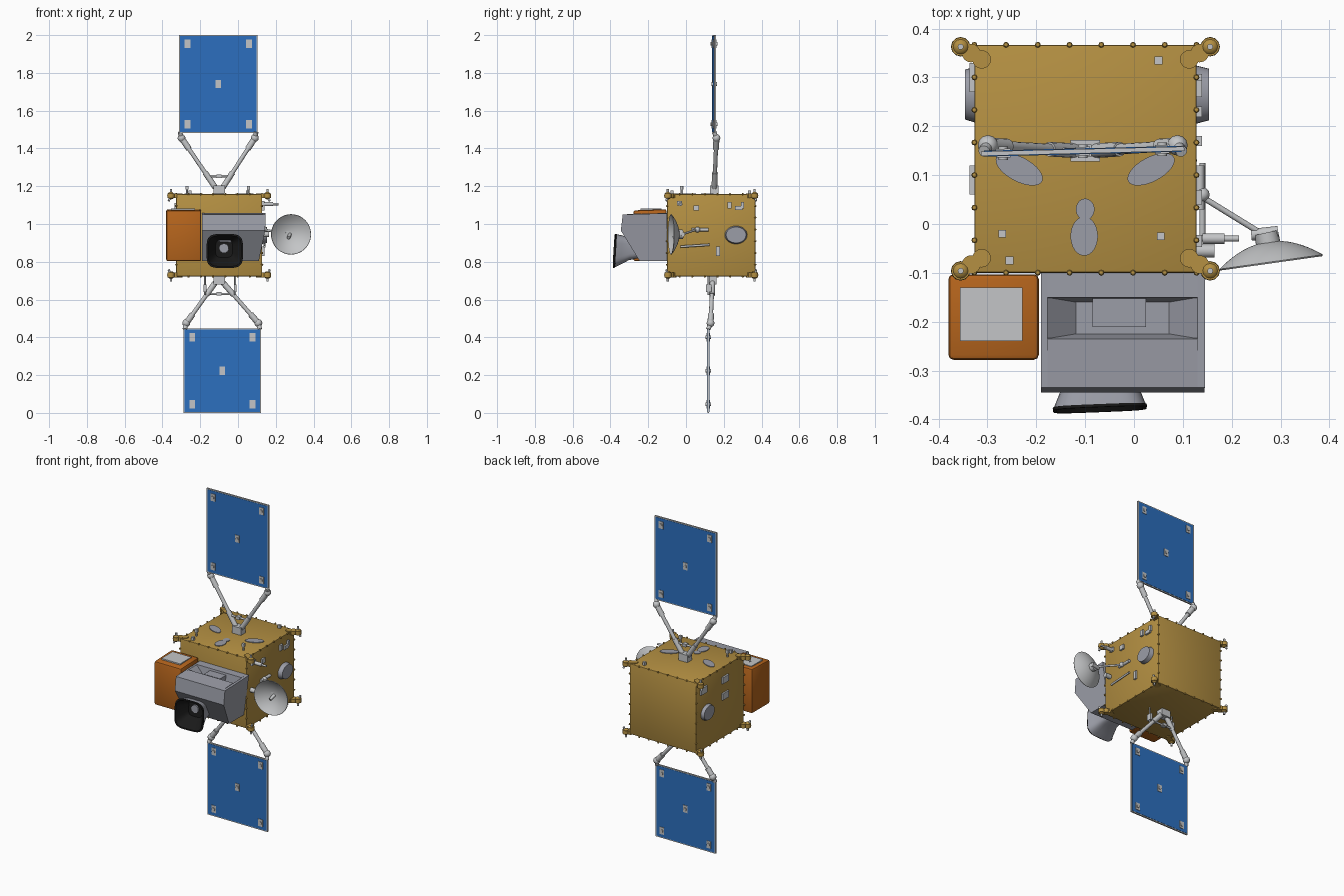
import bpy, bmesh, math
from mathutils import Vector, Matrix

if "Cube" in bpy.data.objects:
    bpy.data.objects.remove(bpy.data.objects["Cube"])

def material(name, rgb):
    m = bpy.data.materials.new(name)
    m.diffuse_color = (*rgb, 1)
    m.use_nodes = True
    m.node_tree.nodes["Principled BSDF"].inputs["Base Color"].default_value = m.diffuse_color
    return m

GOLD = material("gold foil", (0.46, 0.28, 0.055))
BLUE = material("solar blue", (0.025, 0.16, 0.52))
ORANGE = material("copper orange", (0.47, 0.13, 0.012))
GREY = material("instrument grey", (0.33, 0.34, 0.39))
LIGHT = material("light grey", (0.55, 0.56, 0.57))
BLACK = material("baffle black", (0.01, 0.01, 0.01))

def finish(name, bm, *mats):
    """Turn a bmesh into an object, smooth except at sharp edges."""
    bmesh.ops.recalc_face_normals(bm, faces=bm.faces)
    for f in bm.faces:
        f.smooth = True
    for e in bm.edges:
        e.smooth = len(e.link_faces) == 2 and e.calc_face_angle(0) < math.radians(32)
    me = bpy.data.meshes.new(name)
    bm.to_mesh(me)
    bm.free()
    for m in mats:
        me.materials.append(m)
    ob = bpy.data.objects.new(name, me)
    bpy.context.collection.objects.link(ob)
    return ob

def box(bm, lo, hi, rot=0.0):
    lo, hi = Vector(lo), Vector(hi)
    mat = (Matrix.Translation((lo + hi) / 2) @ Matrix.Rotation(rot, 4, 'Z')
           @ Matrix.Diagonal((*(hi - lo), 1)))
    return bmesh.ops.create_cube(bm, size=1, matrix=mat)['verts']

def cbox(bm, c, s, rot=0.0):
    c, s = Vector(c), Vector(s) / 2
    return box(bm, c - s, c + s, rot)

def rod(bm, p, q, r, r2=None, seg=12):
    p, q = Vector(p), Vector(q)
    d = q - p
    mat = Matrix.Translation((p + q) / 2) @ d.to_track_quat('Z', 'Y').to_matrix().to_4x4()
    bmesh.ops.create_cone(bm, cap_ends=True, segments=seg, radius1=r,
                          radius2=r if r2 is None else r2, depth=d.length, matrix=mat)

def ball(bm, c, r, seg=12):
    bmesh.ops.create_uvsphere(bm, u_segments=seg, v_segments=seg // 2, radius=r,
                              matrix=Matrix.Translation(c))

def bevel(bm, w, seg=2):
    bmesh.ops.bevel(bm, geom=bm.edges[:], offset=w, segments=seg, affect='EDGES', profile=0.5)

def loft(bm, rings, mat=0, cap=True):
    rv = [[bm.verts.new(p) for p in ring] for ring in rings]
    n = len(rv[0])
    for a, b in zip(rv, rv[1:]):
        for i in range(n):
            bm.faces.new((a[i], a[(i + 1) % n], b[(i + 1) % n], b[i])).material_index = mat
    if cap:
        bm.faces.new(rv[-1]).material_index = mat
    return rv

# main body
X0, X1, Y0, Y1, Z0, Z1 = -0.327, 0.128, -0.1, 0.367, 0.722, 1.158
bm = bmesh.new()
box(bm, (X0, Y0, Z0), (X1, Y1, Z1))
bevel(bm, 0.005)
finish("main_body", bm, GOLD)

# foil rivets along the body edges
bm = bmesh.new()
for k in range(1, 7):
    x, y, z = (a + (b - a) * k / 7 for a, b in ((X0, X1), (Y0, Y1), (Z0, Z1)))
    for u in (0, 1):
        for v in (0, 1):
            cx, cy, cz = (X0, X1)[u], (Y0, Y1)[v], (Z0, Z1)[v]
            for p in ((x, (Y0, Y1)[u], cz), (cx, y, cz), (cx, cy, z)):
                ball(bm, p, 0.006, 8)
finish("foil_rivets", bm, GOLD)

# corner ears with small thruster pins
ears, pins = bmesh.new(), bmesh.new()
for sx, x in ((-1, X0), (1, X1)):
    for sy, y in ((-1, Y0), (1, Y1)):
        for sz, z in ((-1, Z0), (1, Z1)):
            zc = z - sz * 0.008
            a = Vector((x - sx * 0.015, y - sy * 0.03, zc))
            b = Vector((x + sx * 0.028, y - sy * 0.004, zc))
            for t in (0, 0.5, 1):
                p = a.lerp(b, t)
                rod(ears, p - Vector((0, 0, 0.012)), p + Vector((0, 0, 0.012)), 0.019, seg=16)
            ball(ears, b, 0.02)
            rod(pins, b, b + Vector((0, 0, sz * 0.034)), 0.006)
            rod(pins, b, b + Vector((sx * 0.012, sy * 0.008, -sz * 0.028)), 0.006)
finish("corner_ears", ears, GOLD)

# pins and small sensor boxes
for x, y in ((-0.27, -0.02), (0.055, -0.025)):
    rod(pins, (x, y, Z1), (x, y, 1.2), 0.005)
    cbox(pins, (x, y, 1.192), (0.015, 0.015, 0.02))
for x, y in ((-0.255, -0.075), (0.05, 0.335)):
    cbox(pins, (x, y, Z1 + 0.008), (0.016, 0.016, 0.024))
for y, z, sy, sz in ((0.055, 1.085, 0.03, 0.028), (-0.035, 1.11, 0.025, 0.025), (0.23, 1.1, 0.022, 0.035),
                     (0.28, 1.085, 0.04, 0.022), (0.3, 1.1, 0.015, 0.035), (0.17, 0.855, 0.02, 0.05)):
    cbox(pins, (X1 + 0.003, y, z), (0.016, sy, sz))
for y, z in ((0.09, 1.08), (0.09, 0.98), (0.3, 1.09)):
    cbox(pins, (X0 - 0.003, y, z), (0.014, 0.06, 0.04))
rod(pins, (X1, -0.03, 1.105), (0.215, -0.03, 1.105), 0.006)
rod(pins, (0.14, -0.03, 1.105), (0.185, -0.03, 1.105), 0.011)
rod(pins, (0.14, -0.03, 0.88), (0.14, 0.125, 0.89), 0.006)
finish("sensors_and_pins", pins, LIGHT)

# oval covers on the top and both sides
bm = bmesh.new()
def oval(center, axis, ru, rv, depth, turn=0, taper=0.85):
    base = {'Z': Matrix.Identity(4), 'X': Matrix.Rotation(math.pi / 2, 4, 'Y'),
            '-X': Matrix.Rotation(-math.pi / 2, 4, 'Y')}[axis]
    mat = Matrix.Translation(center) @ base @ Matrix.Rotation(turn, 4, 'Z') @ Matrix.Diagonal((ru, rv, 1, 1))
    bmesh.ops.create_cone(bm, cap_ends=True, segments=32, radius1=1, radius2=taper, depth=depth, matrix=mat)
oval((-0.235, 0.112, Z1), 'Z', 0.053, 0.025, 0.008, math.radians(-28), 1)
oval((0.035, 0.112, Z1), 'Z', 0.053, 0.025, 0.008, math.radians(28), 1)
oval((-0.102, -0.025, Z1), 'Z', 0.028, 0.04, 0.008, 0, 1)
oval((-0.1, 0.03, Z1), 'Z', 0.019, 0.022, 0.007, 0, 1)
oval((X1 + 0.008, 0.265, 0.942), 'X', 0.05, 0.062, 0.036)
oval((X0 - 0.004, 0.265, 0.942), '-X', 0.05, 0.06, 0.03)
finish("oval_covers", bm, GREY)

# copper box with a plate on top
bm = bmesh.new()
for v in box(bm, (-0.38, -0.278, 0.803), (-0.195, -0.103, 1.078)):
    if v.co.z > 1 and v.co.y < -0.2:
        v.co.z -= 0.006
bevel(bm, 0.01)
finish("copper_box", bm, ORANGE)
bm = bmesh.new()
box(bm, (-0.356, -0.24, 1.068), (-0.228, -0.13, 1.081))
finish("copper_box_plate", bm, LIGHT)

# instrument housing: side profile with a trough between two cheeks
bottom = [(-0.1, 0.803), (-0.245, 0.803), (-0.345, 0.965), (-0.335, 1.05)]
trough = [(-0.235, 1.057), (-0.225, 1.0), (-0.16, 1.0), (-0.15, 1.057)]
bm = bmesh.new()
for xa, xb, prof in ((-0.19, -0.177, bottom), (-0.177, 0.13, bottom + trough), (0.13, 0.145, bottom)):
    prof = prof + [(-0.1, 1.057)]
    for side in loft(bm, [[(x, y, z) for y, z in prof] for x in (xa, xb)], cap=False):
        bm.faces.new(side)
cbox(bm, (-0.03, -0.18, 1.015), (0.11, 0.062, 0.06))
for x, s in ((-0.177, 1), (0.13, -1)):      # sloped inner ends of the trough
    tri = [(x, 1.055), (x, 0.998), (x + s * 0.06, 0.998)]
    for side in loft(bm, [[(u, y, w) for u, w in tri] for y in (-0.233, -0.152)], cap=False):
        bm.faces.new(side)
for v in bm.verts:                          # narrow the lower right
    if v.co.x > 0.1 and v.co.z < 0.97:
        v.co.x -= 0.035 * (0.97 - v.co.z) / 0.167
finish("instrument_housing", bm, GREY)

# flared camera baffle, grey outside and black inside
def squircle(cx, y, cz, hx, hz, n=32):
    pts = []
    for i in range(n):
        c, s = math.cos(2 * math.pi * i / n), math.sin(2 * math.pi * i / n)
        dx, dz = (math.copysign(abs(t) ** 0.5, t) for t in (c, s))
        pts.append((cx + hx * dx, y + 0.04 * hx * dx + 0.06 * hz * dz, cz + hz * dz))
    return pts
bm = bmesh.new()
loft(bm, [squircle(-0.07, -0.377, 0.857, 0.096, 0.09), squircle(-0.07, -0.345, 0.862, 0.083, 0.078),
          squircle(-0.07, -0.3, 0.868, 0.065, 0.06), squircle(-0.07, -0.2, 0.88, 0.055, 0.05)])
finish("baffle_shell", bm, GREY)
bm = bmesh.new()
loft(bm, [squircle(-0.07, -0.374, 0.857, 0.0965, 0.0905), squircle(-0.07, -0.38, 0.857, 0.096, 0.09),
          squircle(-0.07, -0.38, 0.857, 0.088, 0.082), squircle(-0.072, -0.35, 0.862, 0.07, 0.066),
          squircle(-0.074, -0.31, 0.868, 0.045, 0.045)])
# the shell cap at the rear sits behind the black liner
finish("baffle_liner", bm, BLACK)
bm = bmesh.new()
rod(bm, (-0.074, -0.3, 0.872), (-0.074, -0.317, 0.872), 0.024, seg=24)
finish("camera_lens", bm, GREY)

# dish antenna
tilt = Matrix.Translation((0.275, -0.036, 0.945)) @ Matrix.Rotation(math.radians(8), 4, 'Z') @ Matrix.Rotation(math.pi / 2, 4, 'X')
R = 0.107
outer = [(R * k / 8, 0.042 * (k / 8) ** 2) for k in range(1, 9)]
inner = [(r * 0.985, h + 0.003) for r, h in reversed(outer)]
bm = bmesh.new()
rings = [[tilt @ Vector((r * math.cos(a), r * math.sin(a), h))
          for a in (2 * math.pi * i / 48 for i in range(48))] for r, h in outer + inner]
bm.faces.new(loft(bm, rings)[0])
rod(bm, tilt @ Vector((0, 0, 0)), tilt @ Vector((-0.012, -0.018, 0.03)), 0.009)
finish("dish", bm, LIGHT)

# dish arm
bm = bmesh.new()
rod(bm, (0.14, 0.055, 0.97), (0.265, -0.022, 0.945), 0.006)
rod(bm, (0.24, -0.022, 0.945), (0.295, -0.016, 0.945), 0.012)
rod(bm, (0.27, -0.018, 0.945), (0.275, -0.04, 0.945), 0.025)
ball(bm, (0.14, 0.06, 0.97), 0.015)
rod(bm, (0.135, 0.03, 0.97), (0.135, 0.12, 0.97), 0.009)
rod(bm, (0.125, -0.055, 0.945), (0.165, -0.055, 0.945), 0.014)
finish("dish_arm", bm, LIGHT)

# solar panels: thin light frame, blue faces and hold-down fittings
def panel(name, cx, y, z0, z1, width, rot):
    cz, h = (z0 + z1) / 2, z1 - z0
    bm = bmesh.new()
    cbox(bm, (cx, y, cz), (width, 0.009, h), rot)
    finish(name + "_frame", bm, LIGHT)
    bm = bmesh.new()
    cbox(bm, (cx, y, cz), (width - 0.012, 0.012, h - 0.012), rot)
    finish(name + "_cells", bm, BLUE)
    bm = bmesh.new()
    for u, v in ((-1, -1), (-1, 1), (1, -1), (1, 1), (0, 0)):
        dx = u * (width / 2 - 0.045)
        p = Vector((cx + dx * math.cos(rot), y + dx * math.sin(rot), cz + v * (h / 2 - 0.046)))
        cbox(bm, p, (0.03, 0.018, 0.044), rot)
        rod(bm, p - Vector((0, 0.014, 0)), p + Vector((0, 0.014, 0)), 0.01)
    finish(name + "_fittings", bm, LIGHT)
panel("upper_panel", -0.105, 0.149, 1.482, 2.0, 0.416, math.radians(1.4))
panel("lower_panel", -0.083, 0.118, 0.0, 0.447, 0.41, 0)

# yokes joining the panels to the body
def yoke(name, cx, half, s, zb, zk, ze, yb, ye):
    bm = bmesh.new()
    cbox(bm, (-0.1, yb, zb + s * 0.012), (0.06, 0.045, 0.045))
    for m in (-1, 1):
        base = Vector((-0.1 + m * 0.02, yb, zb + s * 0.025))
        knee = Vector((cx + m * (half - 0.012), ye + 0.012, zk))
        end = Vector((cx + m * (half - 0.004), ye, ze))
        rod(bm, base, knee, 0.011)
        rod(bm, base, base.lerp(knee, 0.3), 0.015)
        rod(bm, base.lerp(knee, 0.78), knee, 0.016)
        ball(bm, knee, 0.021)
        rod(bm, knee, end, 0.012)
    zc = zb + s * 0.085
    rod(bm, (-0.155, yb, zc), (-0.045, yb, zc), 0.006)
    cbox(bm, (-0.1, yb, zc), (0.025, 0.025, 0.018))
    return bm
finish("upper_yoke", yoke("upper", -0.105, 0.206, 1, 1.168, 1.455, 1.487, 0.15, 0.149), LIGHT)
bm = yoke("lower", -0.083, 0.203, -1, 0.715, 0.475, 0.443, 0.14, 0.118)
for x in (-0.175, -0.015):                  # lower side braces
    rod(bm, (x, 0.12, Z0 + 0.01), (x, 0.12, 0.625), 0.005)
    cbox(bm, (x, 0.12, 0.66), (0.014, 0.03, 0.04))
finish("lower_yoke", bm, LIGHT)
